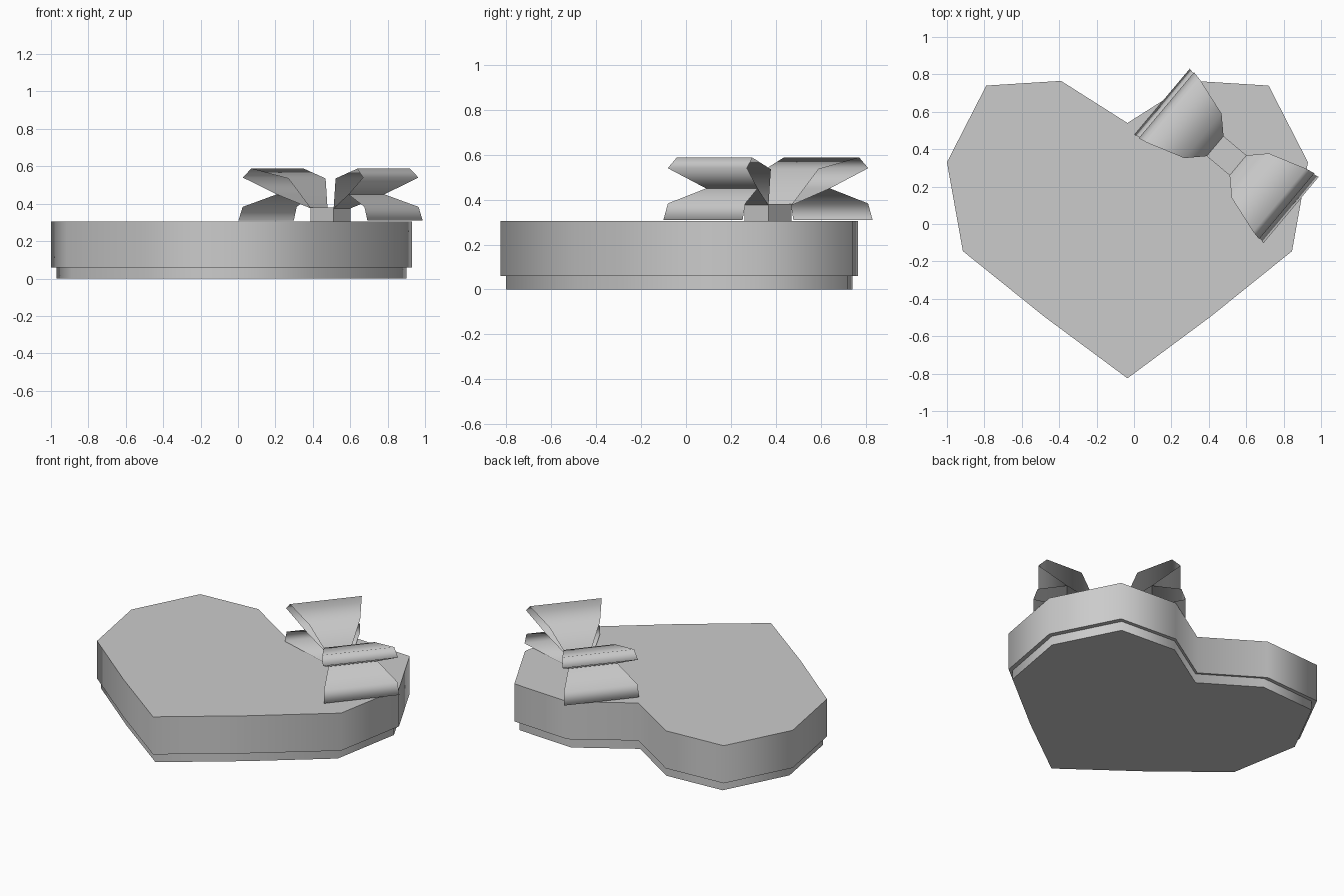
import bpy, bmesh, math
from mathutils import Matrix

cube = bpy.data.objects.get("Cube")
if cube:
    bpy.data.objects.remove(cube)

grey = bpy.data.materials.new("plain_grey")
grey.use_nodes = True
COLOUR = (0.6, 0.6, 0.6, 1)
grey.diffuse_color = COLOUR
grey.node_tree.nodes["Principled BSDF"].inputs["Base Color"].default_value = COLOUR


def finish(bm, name):
    mesh = bpy.data.meshes.new(name)
    bm.to_mesh(mesh)
    bm.free()
    mesh.materials.append(grey)
    obj = bpy.data.objects.new(name, mesh)
    bpy.context.collection.objects.link(obj)
    return obj


# Heart box: half outline from notch to tip, mirrored about its own middle
MIDDLE = -0.035
HALF = [(0, 0.54), (0.355, 0.765), (0.755, 0.74), (0.965, 0.33),
        (0.88, -0.145), (0.445, -0.495), (0, -0.825)]
HEART = [(-x, y) for x, y in HALF] + [(x, y) for x, y in HALF[-2:0:-1]]


def heart_prism(name, bottom, top, scale):
    bm = bmesh.new()
    face = bm.faces.new([bm.verts.new((MIDDLE + x * scale, y * scale, bottom))
                         for x, y in HEART])
    walls = bmesh.ops.extrude_face_region(bm, geom=[face], use_keep_orig=True)
    for v in walls["geom"]:
        if isinstance(v, bmesh.types.BMVert):
            v.co.z = top
    bmesh.ops.recalc_face_normals(bm, faces=bm.faces)
    # Rounded-looking walls, crisp flat caps
    for f in bm.faces:
        f.smooth = abs(f.normal.z) < 0.5
    for e in bm.edges:
        e.smooth = abs(e.verts[0].co.z - e.verts[1].co.z) > 0.01
    return finish(bm, name)


heart_prism("box_base", 0, 0.06, 0.97)
heart_prism("box_lid", 0.06, 0.305, 1)

# Bow: ribbons are strips through (distance from knot, height, half width)
BOW = Matrix.Translation((0.495, 0.365, 0)) @ Matrix.Rotation(math.radians(-40), 4, "Z")
UPPER_LOOP = [(0.08, 0.375, 0.07), (0.165, 0.535, 0.155), (0.37, 0.587, 0.22),
              (0.42, 0.54, 0.23), (0.25, 0.45, 0.15), (0.08, 0.375, 0.07)]
LOWER_LOOP = [(0.25, 0.45, 0.15), (0.425, 0.383, 0.225), (0.45, 0.31, 0.23),
              (0.08, 0.31, 0.07)]


def ribbon(name, path, side):
    bm = bmesh.new()
    rows = [[bm.verts.new((side * u, w * s, z)) for s in (-side, side)]
            for u, z, w in path]
    for a, b in zip(rows, rows[1:]):
        bm.faces.new((a[0], b[0], b[1], a[1])).smooth = True
    bm.transform(BOW)
    return finish(bm, name)


for label, side in (("left", 1), ("right", -1)):
    ribbon("bow_upper_loop_" + label, UPPER_LOOP, side)
    ribbon("bow_lower_loop_" + label, LOWER_LOOP, side)

# Knot
bm = bmesh.new()
bmesh.ops.create_cube(bm, size=1)
bm.transform(BOW @ Matrix.Translation((0, 0, 0.342)) @ Matrix.Diagonal((0.16, 0.14, 0.076, 1)))
finish(bm, "bow_knot")
